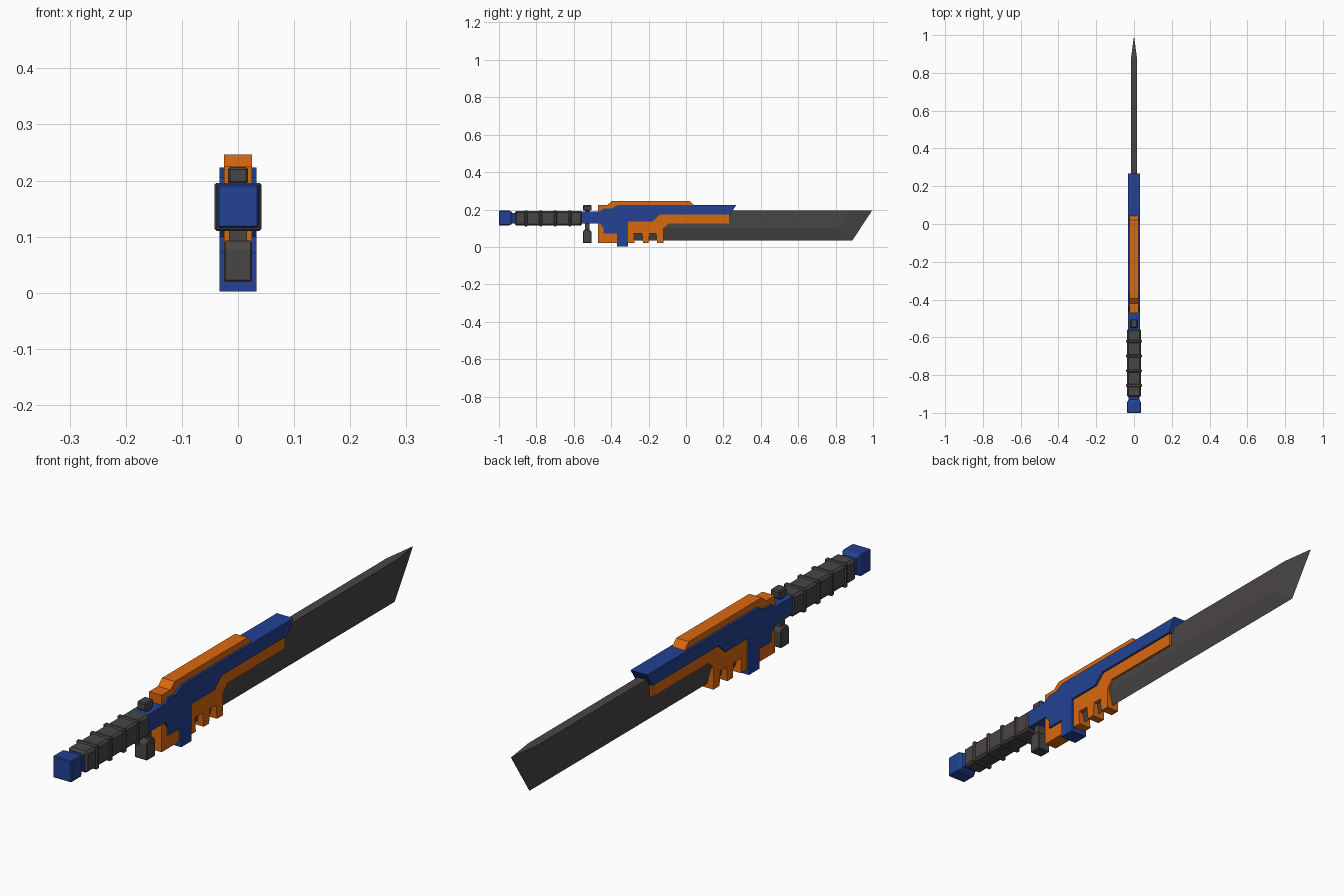
import bpy, bmesh

if "Cube" in bpy.data.objects:
    bpy.data.objects.remove(bpy.data.objects["Cube"])


def material(name, rgb):
    m = bpy.data.materials.new(name)
    m.diffuse_color = (*rgb, 1)
    m.use_nodes = True
    m.node_tree.nodes["Principled BSDF"].inputs["Base Color"].default_value = m.diffuse_color
    return m


BLUE = material("blue", (0.016, 0.054, 0.29))
ORANGE = material("orange", (0.70, 0.138, 0.005))
DARK = material("dark grey", (0.066, 0.061, 0.058))


def finish(name, bm, mat, bevel=0):
    bmesh.ops.recalc_face_normals(bm, faces=bm.faces)
    me = bpy.data.meshes.new(name)
    bm.to_mesh(me)
    bm.free()
    me.materials.append(mat)
    ob = bpy.data.objects.new(name, me)
    bpy.context.collection.objects.link(ob)
    if bevel:
        mod = ob.modifiers.new("bevel", "BEVEL")
        mod.width, mod.segments = bevel, 1
    return ob


def plate(name, profile, half, mat, bevel=0):
    """Side outline (y, z) extruded across x."""
    bm = bmesh.new()
    face = bm.faces.new([bm.verts.new((-half, y, z)) for y, z in profile])
    ext = bmesh.ops.extrude_face_region(bm, geom=[face])["geom"]
    bmesh.ops.translate(bm, vec=(2 * half, 0, 0),
                        verts=[v for v in ext if isinstance(v, bmesh.types.BMVert)])
    return finish(name, bm, mat, bevel)


def box(name, half, y0, y1, z0, z1, mat, bevel=0):
    return plate(name, [(y0, z0), (y1, z0), (y1, z1), (y0, z1)], half, mat, bevel)


def hull(name, points, mat, bevel=0):
    bm = bmesh.new()
    for p in points:
        bm.verts.new(p)
    bmesh.ops.convex_hull(bm, input=bm.verts)
    bmesh.ops.dissolve_limit(bm, angle_limit=0.01, verts=bm.verts, edges=bm.edges)
    return finish(name, bm, mat, bevel)


# blade: flat sides, ground to an edge along the bottom and the slanted tip
flat = [(-0.30, 0.195), (0.87, 0.195), (0.81, 0.10), (-0.30, 0.10)]
edge = [(-0.30, 0.035), (0.89, 0.035), (0.995, 0.195)]
hull("blade", [(s * 0.017, y, z) for y, z in flat for s in (-1, 1)]
     + [(0, y, z) for y, z in edge], DARK)

# orange inner body with raised top rail and three teeth
plate("inner_body", [
    (-0.47, 0.02), (-0.275, 0.02), (-0.28, 0.072), (-0.235, 0.072),
    (-0.23, 0.02), (-0.20, 0.02), (-0.195, 0.072), (-0.16, 0.072),
    (-0.155, 0.02), (-0.12, 0.02), (-0.12, 0.098), (-0.095, 0.125),
    (0.23, 0.125), (0.23, 0.20), (0.065, 0.20), (0.02, 0.246),
    (-0.395, 0.246), (-0.42, 0.225), (-0.47, 0.225)], 0.025, ORANGE)

# blue outer shell
plate("outer_shell", [
    (-0.56, 0.125), (-0.46, 0.125), (-0.44, 0.10), (-0.44, 0.072),
    (-0.37, 0.072), (-0.37, 0.002), (-0.31, 0.002), (-0.31, 0.135),
    (-0.18, 0.135), (-0.14, 0.172), (0.235, 0.172), (0.268, 0.223),
    (-0.365, 0.223), (-0.40, 0.205), (-0.44, 0.205), (-0.46, 0.19),
    (-0.56, 0.19)], 0.033, BLUE)

# guard: small block above, longer block below, joined by a neck
box("guard_neck", 0.016, -0.54, -0.515, 0.08, 0.20, DARK)
box("guard_top", 0.018, -0.55, -0.505, 0.194, 0.224, DARK, 0.004)
plate("guard_bottom", [
    (-0.552, 0.02), (-0.505, 0.02), (-0.505, 0.08), (-0.515, 0.093),
    (-0.542, 0.093), (-0.552, 0.08)], 0.025, DARK, 0.003)

# grip with raised bands
box("grip", 0.038, -0.915, -0.555, 0.115, 0.192, DARK, 0.008)
for i in range(4):
    y = -0.855 + i * 0.078
    box(f"grip_band_{i + 1}", 0.042, y - 0.008, y + 0.008, 0.110, 0.196, DARK, 0.004)

# pommel, narrowing towards the grip
box("pommel_neck", 0.028, -0.94, -0.90, 0.126, 0.182, BLUE)
section = [(-1.0, 0.037), (-0.945, 0.037), (-0.93, 0.030)]
hull("pommel", [(sx * r, y, 0.1545 + sz * r * 1.05)
                for y, r in section for sx in (-1, 1) for sz in (-1, 1)], BLUE, 0.003)
